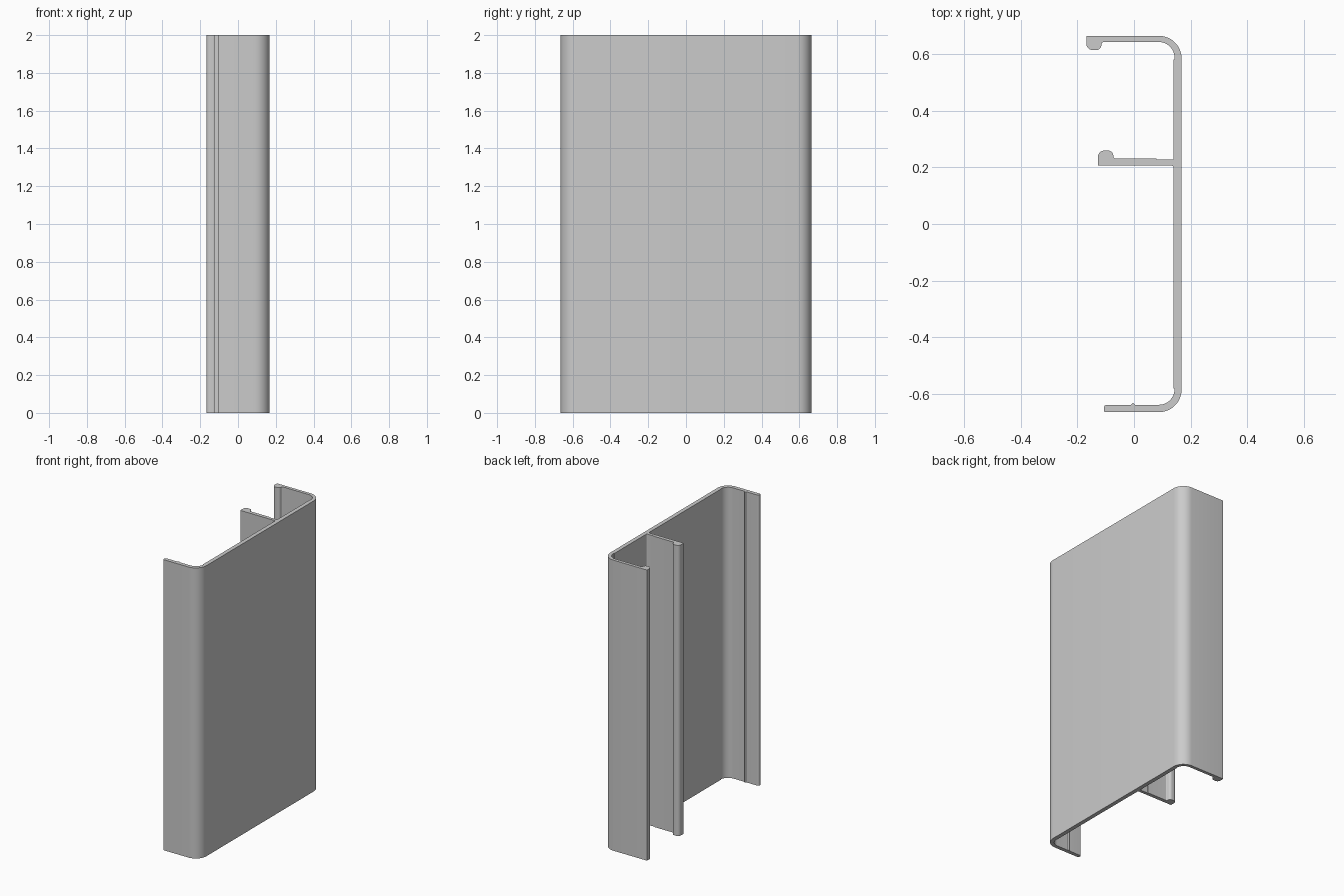
import bpy, bmesh
from math import tan
from mathutils import Vector

cube = bpy.data.objects.get("Cube")
if cube:
    bpy.data.objects.remove(cube, do_unlink=True)

HEIGHT = 2.0
OUT_X, OUT_Y = 0.168, 0.664      # outer half sizes
IN_X, IN_Y = 0.14, 0.638         # inner faces of web and flanges
STEP = 0.003                     # web relief beside the corners
R_OUT, R_IN = 0.08, 0.055        # corner radii


def rounded(corners, steps=10):
    """Turn (x, y, radius) corners into an outline with arcs."""
    points = []
    for i, (x, y, r) in enumerate(corners):
        p = Vector((x, y))
        if r == 0:
            points.append(p)
            continue
        a = (Vector(corners[i - 1][:2]) - p).normalized()
        b = (Vector(corners[(i + 1) % len(corners)][:2]) - p).normalized()
        reach = r / tan(a.angle(b) / 2)
        centre = p + (a + b).normalized() * (reach**2 + r**2) ** 0.5
        start = (p + a * reach - centre).normalized()
        end = (p + b * reach - centre).normalized()
        for k in range(steps + 1):
            t = k / steps
            points.append(centre + start.slerp(end, t) * r)
    return points


# Lower flange, web outside and upper flange
outer = [(-0.106, -OUT_Y, 0.006), (OUT_X, -OUT_Y, R_OUT),
         (OUT_X, OUT_Y, R_OUT), (-OUT_X, OUT_Y, 0.003)]
# Hooked lip of the upper flange, pointing inward
upper_lip = [(-OUT_X, 0.614, 0.022), (-0.115, 0.614, 0.018),
             (-0.115, 0.642, 0.009)]
upper_corner = [(IN_X + STEP, 0.642, R_IN), (IN_X + STEP, 0.58, 0), (IN_X, 0.58, 0)]
# Middle rib with its beaded end
rib = [(IN_X, 0.227, 0.006), (0.08, 0.227, 0), (0.08, 0.231, 0),
       (-0.073, 0.231, 0.009), (-0.073, 0.259, 0.018),
       (-0.127, 0.259, 0.022), (-0.127, 0.206, 0.002), (IN_X, 0.206, 0.008)]
# Lower corner and the small ridge on the lower flange
lower_corner = [(IN_X, -0.58, 0), (IN_X + STEP, -0.58, 0), (IN_X + STEP, -IN_Y, R_IN)]
ridge = [(0.003, -IN_Y, 0), (-0.004, -IN_Y + 0.007, 0), (-0.011, -IN_Y, 0)]
tip = [(-0.106, -IN_Y, 0.01)]

outline = rounded(outer + upper_lip + upper_corner + rib + lower_corner + ridge + tip)

# Extrude the section upward
bm = bmesh.new()
base = bm.faces.new([bm.verts.new((p.x, p.y, 0)) for p in outline])
top = bmesh.ops.extrude_face_region(bm, geom=[base], use_keep_orig=True)
bmesh.ops.translate(bm, vec=(0, 0, HEIGHT),
                    verts=[v for v in top["geom"] if isinstance(v, bmesh.types.BMVert)])
bmesh.ops.recalc_face_normals(bm, faces=bm.faces)
mesh = bpy.data.meshes.new("channel_profile")
bm.to_mesh(mesh)
bm.free()

# Plain grey finish
grey = bpy.data.materials.new("light_grey")
grey.use_nodes = True
colour = (0.6, 0.6, 0.6, 1)
grey.diffuse_color = colour
grey.node_tree.nodes["Principled BSDF"].inputs["Base Color"].default_value = colour
mesh.materials.append(grey)

channel = bpy.data.objects.new("channel_profile", mesh)
bpy.context.collection.objects.link(channel)
bpy.ops.object.select_all(action="DESELECT")
channel.select_set(True)
bpy.context.view_layer.objects.active = channel
bpy.ops.object.shade_smooth_by_angle()
